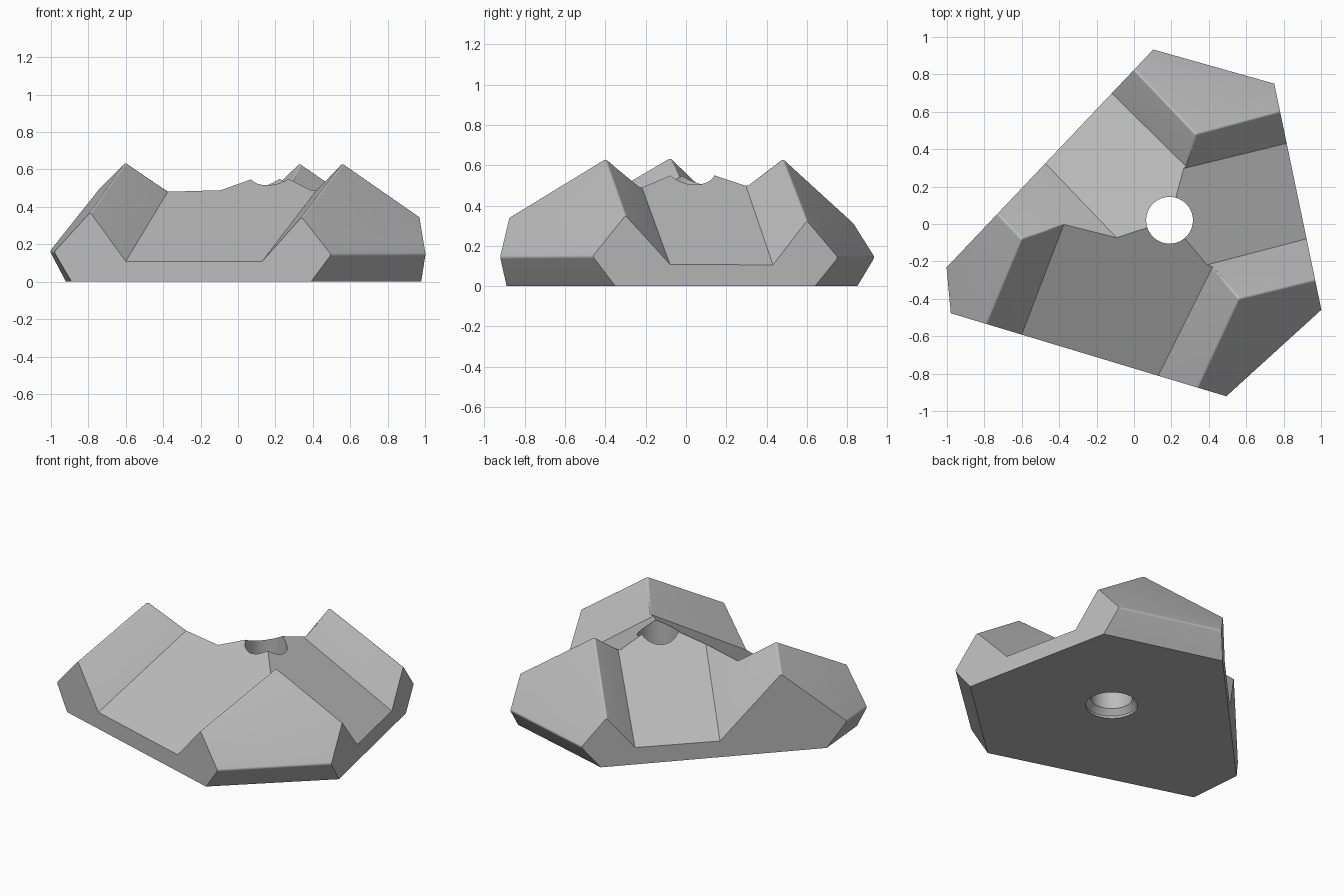
import bpy, bmesh, math
from mathutils import Vector as V

cube = bpy.data.objects.get("Cube")
if cube:
    bpy.data.objects.remove(cube, do_unlink=True)

grey = bpy.data.materials.new("plain grey")
grey.use_nodes = True
tone = (0.5, 0.5, 0.5, 1)
grey.diffuse_color = tone
grey.node_tree.nodes["Principled BSDF"].inputs["Base Color"].default_value = tone


def make_object(name, bm):
    bmesh.ops.recalc_face_normals(bm, faces=bm.faces[:])
    mesh = bpy.data.meshes.new(name)
    bm.to_mesh(mesh)
    bm.free()
    mesh.materials.append(grey)
    ob = bpy.data.objects.new(name, mesh)
    bpy.context.collection.objects.link(ob)
    return ob


def convex_solid(name, planes, inside):
    """Trim a big block by planes (three points each), keeping the inside point."""
    bm = bmesh.new()
    bmesh.ops.create_cube(bm, size=6)
    for a, b, c in planes:
        n = (b - a).cross(c - a).normalized()
        if n.dot(inside - a) > 0:
            n.negate()
        cut = bmesh.ops.bisect_plane(bm, geom=bm.verts[:] + bm.edges[:] + bm.faces[:],
                                     plane_co=a, plane_no=n, clear_outer=True)
        edges = [e for e in cut["geom_cut"] if isinstance(e, bmesh.types.BMEdge)]
        bmesh.ops.edgeloop_fill(bm, edges=edges)
    return make_object(name, bm)


def subtract(ob, cutters):
    for cutter in cutters:
        mod = ob.modifiers.new("cut", 'BOOLEAN')
        mod.operation, mod.solver, mod.object = 'DIFFERENCE', 'EXACT', cutter
    graph = bpy.context.evaluated_depsgraph_get()
    mesh = bpy.data.meshes.new_from_object(ob.evaluated_get(graph))
    ob.modifiers.clear()
    ob.data = mesh
    for cutter in cutters:
        bpy.data.objects.remove(cutter, do_unlink=True)


# Key points: block centre and the three lobe peaks
centre = V((0.19, 0.02, 0.59))
left, front, back = V((-0.6, -0.08, 0.64)), V((0.56, -0.40, 0.635)), V((0.33, 0.48, 0.635))
up = V((0, 0, 1))

# Each groove: two floor corners, with the ridge end and peak of the lobe beside each
grooves = [
    ((V((-0.6, -0.59, 0.11)), V((-0.79, -0.535, 0.37)), left),
     (V((0.13, -0.81, 0.11)), V((0.34, -0.875, 0.345)), front)),
    ((V((0.92, -0.08, 0.11)), V((0.97, -0.30, 0.35)), front),
     (V((0.81, 0.43, 0.11)), V((0.78, 0.60, 0.325)), back)),
    ((V((-0.12, 0.70, 0.11)), V((0.0, 0.825, 0.32)), back),
     (V((-0.47, 0.32, 0.11)), V((-0.73, 0.055, 0.51)), left)),
]

# Each lobe: peak, its two ridge ends, its two widest corners and two foot corners
lobes = [
    (left, grooves[0][0][1], grooves[2][1][1], V((-0.97, -0.48, 0.17)), V((-1.0, -0.23, 0.17)),
     V((-0.89, -0.504, 0)), V((-0.92, -0.146, 0))),
    (front, grooves[0][1][1], grooves[1][0][1], V((0.49, -0.92, 0.155)), V((1.0, -0.45, 0.155)),
     V((0.39, -0.89, 0)), V((0.98, -0.35, 0))),
    (back, grooves[1][1][1], grooves[2][0][1], V((0.75, 0.75, 0.155)), V((0.10, 0.93, 0.155)),
     V((0.773, 0.64, 0)), V((0.024, 0.85, 0))),
]

# Block: flat bottom, three upright sides, sloped lobe tops and undercut lobe feet
planes = [(V((0, 0, 0)), V((1, 0, 0)), V((0, 1, 0)))]
corners = [(lobes[0][3], lobes[1][3]), (lobes[1][4], lobes[2][3]), (lobes[2][4], lobes[0][4])]
for a, b in corners:
    planes.append((a, b, a + up))
for peak, end_a, end_b, wide_a, wide_b, foot_a, foot_b in lobes:
    middle = (wide_a + wide_b) / 2
    out = V((middle.x, middle.y, 0)).normalized() * 0.015
    planes += [(peak, end_a, end_b), (foot_a, foot_b, middle + out)]
block = convex_solid("grooved_block", planes, V((0, 0, 0.1)))

# Three sloping grooves
cutters = []
for (p, p_end, p_peak), (q, q_end, q_peak) in grooves:
    sides = [(p, q, centre), (p, p_end, p_peak), (q, q_end, q_peak)]
    cutters.append(convex_solid("groove_cutter", sides, (p + q) / 2 + up * 2))
subtract(block, cutters)

# Rounded ridges and rounded widest edges
bm = bmesh.new()
bm.from_mesh(block.data)
bmesh.ops.remove_doubles(bm, verts=bm.verts[:], dist=0.002)
bmesh.ops.dissolve_limit(bm, angle_limit=0.01, verts=bm.verts[:], edges=bm.edges[:])
bm.normal_update()
soft = set()
for v in bm.verts:
    if min((v.co - p).length for p in (left, front, back)) < 0.03:
        soft.update(v.link_edges)
for e in bm.edges:
    z = sorted(f.normal.z for f in e.link_faces)
    if z[0] < -0.1 and z[-1] > 0.1:
        soft.add(e)
bmesh.ops.bevel(bm, geom=list(soft), offset=0.05, offset_type='OFFSET', segments=6,
                profile=0.5, affect='EDGES', clamp_overlap=True)
bm.to_mesh(block.data)
bm.free()

# Centre hole with a chamfered mouth underneath
bm = bmesh.new()
profile = [(0.155, -0.1), (0.155, 0.015), (0.125, 0.05), (0.125, 1)]
rings = []
for r, z in profile:
    rings.append([bm.verts.new((centre.x + r * math.cos(i * math.tau / 64),
                                centre.y + r * math.sin(i * math.tau / 64), z))
                  for i in range(64)])
for low, high in zip(rings, rings[1:]):
    for i in range(64):
        j = (i + 1) % 64
        bm.faces.new((low[i], low[j], high[j], high[i]))
bm.faces.new(rings[0])
bm.faces.new(rings[-1])
subtract(block, [make_object("hole_cutter", bm)])

bpy.ops.object.select_all(action='DESELECT')
block.select_set(True)
bpy.context.view_layer.objects.active = block
bpy.ops.object.shade_smooth_by_angle(angle=math.radians(25))
